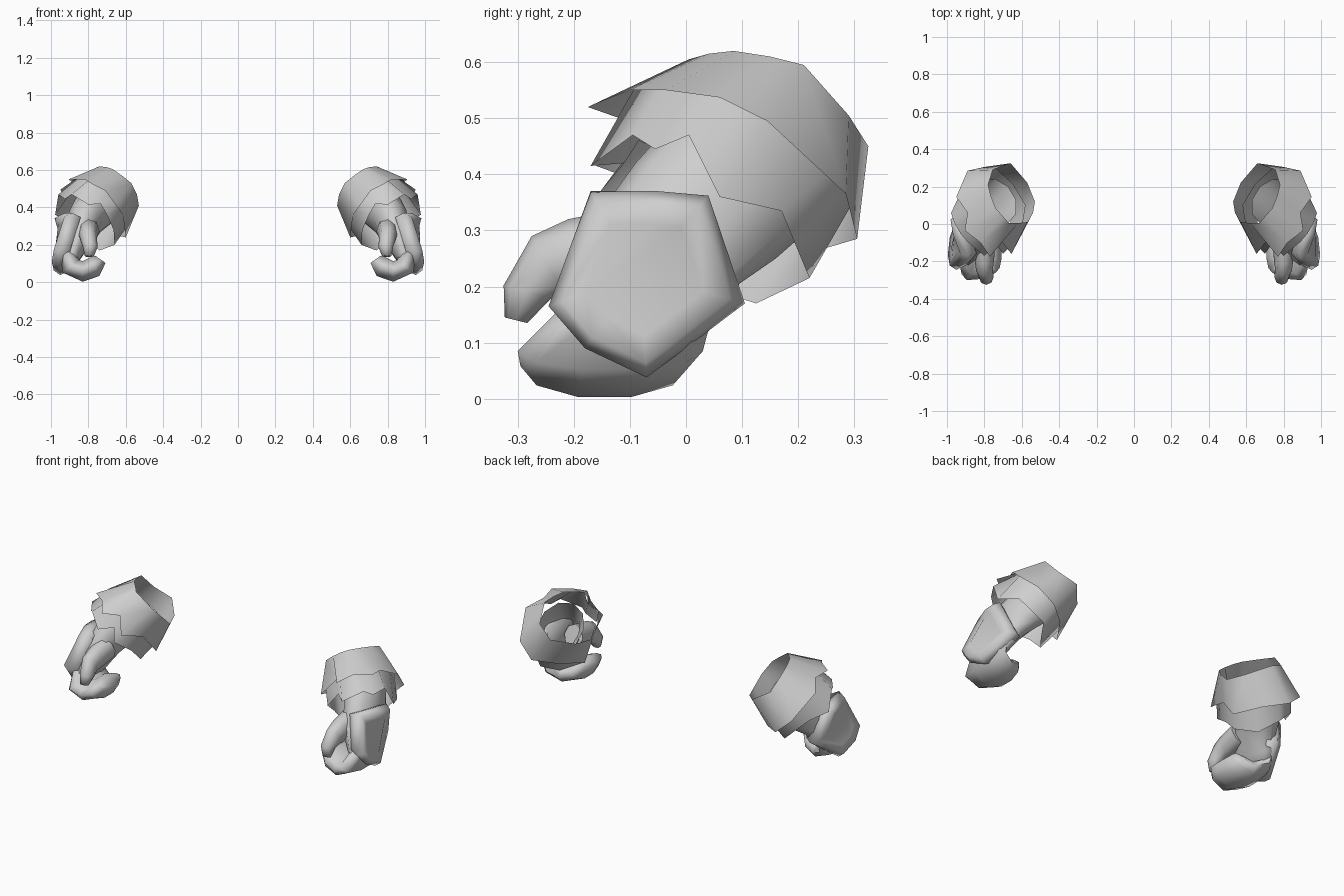
import bpy, math
from mathutils import Vector as V

if "Cube" in bpy.data.objects:
    bpy.data.objects.remove(bpy.data.objects["Cube"])

grey = bpy.data.materials.new("plain_grey")
grey.diffuse_color = (0.62, 0.62, 0.62, 1)
grey.use_nodes = True
grey.node_tree.nodes["Principled BSDF"].inputs["Base Color"].default_value = grey.diffuse_color


def build(name, rings, caps=(False, False), angle=80):
    """Skin a list of equal-length closed rings and mirror to the other side."""
    n = len(rings[0])
    verts = [tuple(p) for r in rings for p in r]
    faces = []
    for k in range(len(rings) - 1):
        for i in range(n):
            j = (i + 1) % n
            faces.append((k * n + i, k * n + j, (k + 1) * n + j, (k + 1) * n + i))
    if caps[0]:
        faces.append(tuple(reversed(range(n))))
    if caps[1]:
        faces.append(tuple((len(rings) - 1) * n + i for i in range(n)))
    me = bpy.data.meshes.new(name)
    me.from_pydata(verts, [], faces)
    me.materials.append(grey)
    ob = bpy.data.objects.new(name, me)
    bpy.context.collection.objects.link(ob)
    bpy.ops.object.select_all(action='DESELECT')
    ob.select_set(True)
    bpy.context.view_layer.objects.active = ob
    bpy.ops.object.mode_set(mode='EDIT')
    bpy.ops.mesh.select_all(action='SELECT')
    bpy.ops.mesh.normals_make_consistent(inside=False)
    bpy.ops.object.mode_set(mode='OBJECT')
    bpy.ops.object.shade_smooth_by_angle(angle=math.radians(angle))
    ob.modifiers.new("other_side", 'MIRROR')
    return ob


def limb(name, sections, n=10, caps=(True, True)):
    """Loft ellipses given as centre, half-width vector, half-thickness vector."""
    rings = []
    for c, a, b in sections:
        ts = [2 * math.pi * i / n for i in range(n)]
        rings.append([V(c) + V(a) * math.cos(t) + V(b) * math.sin(t) for t in ts])
    return build(name, rings, caps)


def scaled(ring, s):
    c = sum(ring, V()) / len(ring)
    return [c + (p - c) * s for p in ring]


# Outer cuff: open rim at the arm, jagged edge toward the hand
rim = [V(p) for p in (
    (.53, .12, .41), (.54, .06, .47), (.57, .01, .53), (.62, .005, .57),
    (.67, .005, .605), (.70, .04, .615), (.74, .085, .62), (.765, .15, .61),
    (.78, .21, .595), (.755, .29, .505), (.66, .325, .45), (.57, .22, .41))]
jag = [V(p) for p in (
    (.60, .09, .24), (.615, -.01, .36), (.655, -.16, .415), (.71, -.09, .49),
    (.77, -.175, .52), (.82, -.10, .55), (.905, -.035, .55), (.89, .06, .537),
    (.95, .145, .495), (.89, .285, .365), (.80, .305, .285), (.69, .22, .26))]
build("outer_cuff", [rim, jag])

# Inner cuff: starts inside the outer one, with its own jagged edge
start = scaled([a.lerp(b, .6) for a, b in zip(rim, jag)], .95)
inner_jag = [V(p) for p in (
    (.66, .03, .20), (.665, -.05, .28), (.70, -.16, .36), (.735, -.11, .42),
    (.80, -.17, .415), (.89, -.095, .47), (.925, -.055, .445), (.96, .005, .47),
    (.978, .06, .36), (.925, .17, .335), (.80, .22, .215), (.74, .125, .17))]
build("inner_cuff", [start, inner_jag])

# Wrist and palm, open inside the cuff
limb("palm", [
    ((.74, .12, .42), (0, .12, -.10), (.115, .03, .035)),
    ((.81, .035, .335), (0, .125, -.085), (.095, .02, .025)),
    ((.85, -.05, .24), (0, .145, -.035), (.078, .01, .01)),
    ((.885, -.08, .15), (0, .14, -.01), (.055, 0, .01)),
    ((.91, -.11, .08), (0, .11, 0), (.03, 0, .01))], 10, (False, True))

# Fingers curled inward as one block
limb("fingers", [
    ((.91, -.085, .17), (0, .14, .01), (.045, 0, 0)),
    ((.895, -.135, .085), (0, .165, 0), (.045, 0, -.035)),
    ((.83, -.145, .058), (0, .15, 0), (0, 0, -.058)),
    ((.765, -.15, .084), (0, .13, 0), (-.025, 0, -.053)),
    ((.735, -.155, .122), (0, .10, 0), (-.028, 0, -.02))])

# Thumb bent forward and down
limb("thumb", [
    ((.80, -.09, .275), (.06, 0, 0), (0, -.02, .065)),
    ((.80, -.19, .255), (.052, 0, 0), (0, -.02, .065)),
    ((.80, -.245, .238), (.045, 0, 0), (0, -.03, .052)),
    ((.79, -.283, .19), (.04, 0, 0), (0, -.042, .012)),
    ((.795, -.303, .14), (.025, 0, 0), (0, -.02, .005))], 8)

# Plate on the back of the hand, with a raised rounded border
edge = [V(p) for p in (
    (.885, -.17, .37), (.93, -.05, .37), (.945, .04, .362), (.885, .105, .17),
    (.95, -.07, .038), (.962, -.18, .09), (.95, -.245, .165))]
back = [p - V((.05, 0, 0)) for p in scaled(edge, .85)]
ridge = [p + V((.038, 0, 0)) for p in scaled(edge, .86)]
middle = [p + V((.032, 0, 0)) for p in scaled(edge, .6)]
build("hand_plate", [back, edge, ridge, middle], (True, True))
